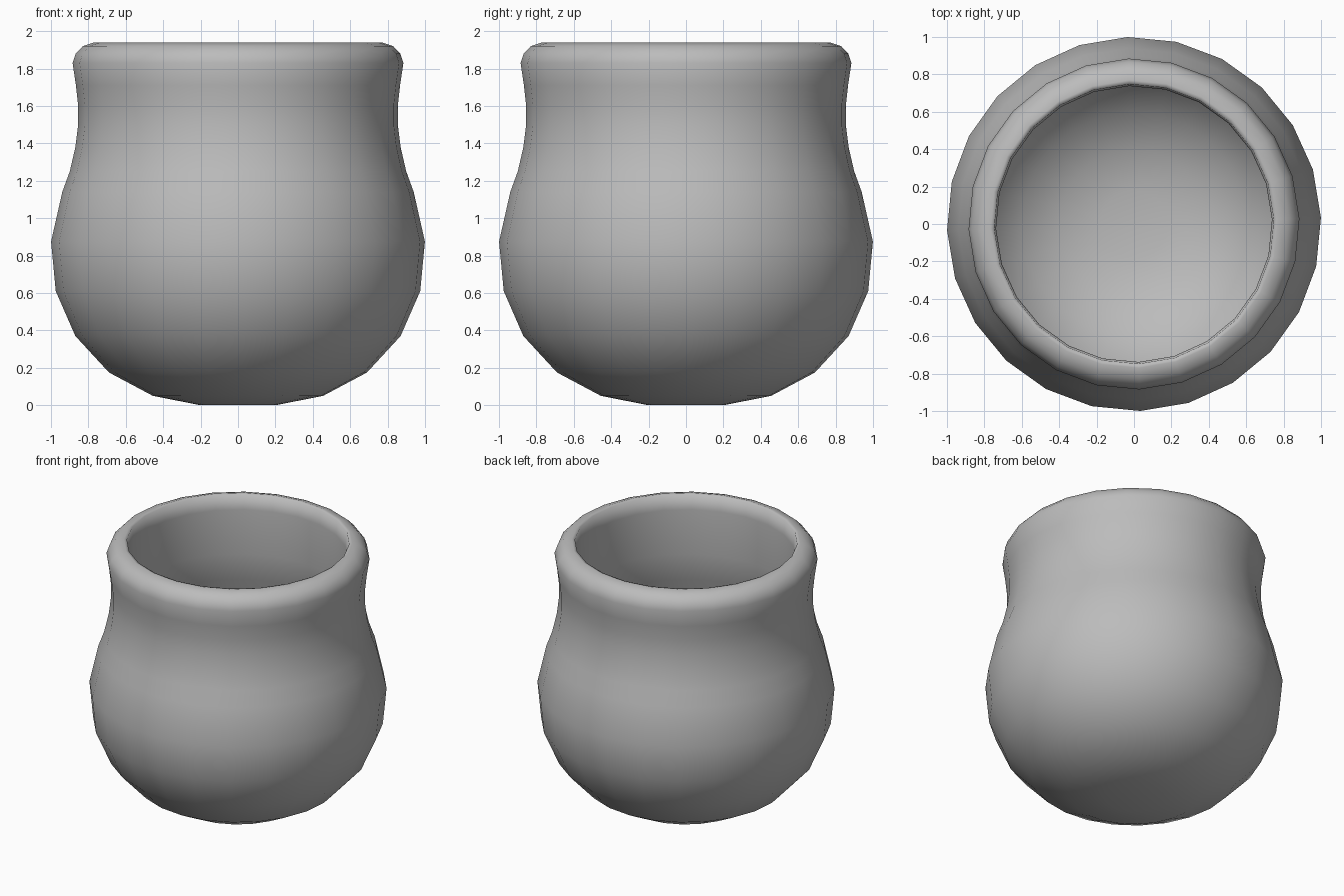
import bpy
import bmesh
import math
from mathutils import Matrix

cube = bpy.data.objects.get("Cube")
if cube:
    bpy.data.objects.remove(cube, do_unlink=True)

SIDES = 24
TWIST = math.radians(1.9)

# Profile as (radius, height): outer belly and neck, rolled rim, inner wall
outer = [(0, 0), (0.2, 0), (0.455, 0.05), (0.69, 0.175), (0.87, 0.37),
         (0.975, 0.61), (1, 0.875), (0.94, 1.14), (0.9, 1.25), (0.87, 1.38),
         (0.855, 1.5), (0.855, 1.6), (0.867, 1.71), (0.885, 1.83)]
rim = [(0.868, 1.88), (0.83, 1.92), (0.77, 1.94), (0.748, 1.935)]
inner = [(0.738, 1.83), (0.738, 1.5), (0.765, 1.3), (0.85, 1.1),
         (0.89, 0.87), (0.86, 0.63), (0.76, 0.42), (0.6, 0.26),
         (0.4, 0.15), (0.18, 0.11), (0, 0.11)]

clay = bpy.data.materials.new("grey clay")
clay.use_nodes = True
colour = (0.5, 0.5, 0.5, 1)
clay.diffuse_color = colour
clay.node_tree.nodes["Principled BSDF"].inputs["Base Color"].default_value = colour

# Turn the profile around the vertical axis
bm = bmesh.new()
verts = [bm.verts.new((r, 0, z)) for r, z in outer + rim + inner]
edges = [bm.edges.new(pair) for pair in zip(verts, verts[1:])]
bmesh.ops.spin(bm, geom=verts + edges, cent=(0, 0, 0), axis=(0, 0, 1),
               angle=math.tau, steps=SIDES, use_duplicate=False)
bmesh.ops.remove_doubles(bm, verts=bm.verts[:], dist=0.001)
bmesh.ops.rotate(bm, verts=bm.verts[:], cent=(0, 0, 0),
                 matrix=Matrix.Rotation(TWIST, 3, 'Z'))
bmesh.ops.recalc_face_normals(bm, faces=bm.faces[:])
for face in bm.faces:
    face.smooth = True

mesh = bpy.data.meshes.new("pot")
bm.to_mesh(mesh)
bm.free()
mesh.materials.append(clay)
pot = bpy.data.objects.new("pot", mesh)
bpy.context.collection.objects.link(pot)
